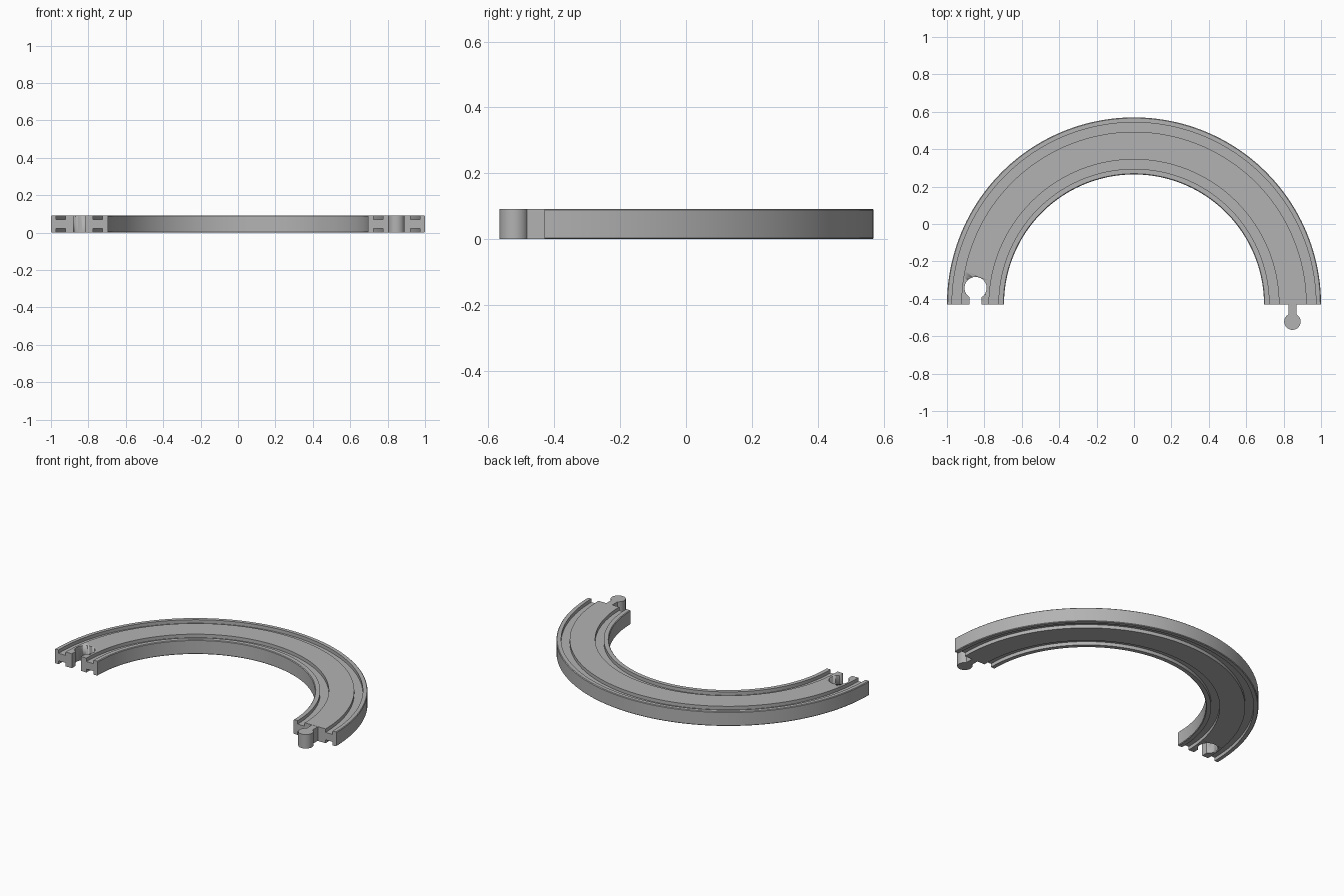
import bpy, bmesh, math
from mathutils import Vector

cube = bpy.data.objects.get("Cube")
if cube:
    bpy.data.objects.remove(cube, do_unlink=True)

H = 0.092          # track thickness
END_Y = -0.43      # flat ends and centre of the bend
MID = 0.847        # radius of the centre line
GROOVE = 0.022     # groove depth
BEV = 0.004        # softened rim edge

grey = bpy.data.materials.new("plain grey")
grey.use_nodes = True
colour = (0.45, 0.45, 0.45, 1)
grey.diffuse_color = colour
grey.node_tree.nodes["Principled BSDF"].inputs["Base Color"].default_value = colour


def finish(name, bm, angle=30):
    bmesh.ops.recalc_face_normals(bm, faces=bm.faces[:])
    mesh = bpy.data.meshes.new(name)
    bm.to_mesh(mesh)
    bm.free()
    mesh.materials.append(grey)
    obj = bpy.data.objects.new(name, mesh)
    bpy.context.collection.objects.link(obj)
    bpy.ops.object.select_all(action="DESELECT")
    obj.select_set(True)
    bpy.context.view_layer.objects.active = obj
    bpy.ops.object.shade_smooth_by_angle(angle=math.radians(angle))
    return obj


def keyhole(name, x, y, radius, half_neck, y_end, z0, z1):
    """Upright prism: round head at (x, y) with a straight neck running to y_end."""
    side = 1 if y_end > y else -1
    gap = math.asin(half_neck / radius)
    n = 40
    points = [(x + half_neck, y_end)]
    for i in range(n + 1):
        a = gap + (2 * math.pi - 2 * gap) * i / n
        points.append((x + radius * math.sin(a), y + side * radius * math.cos(a)))
    points.append((x - half_neck, y_end))
    bm = bmesh.new()
    face = bm.faces.new([bm.verts.new((px, py, z0)) for px, py in points])
    ext = bmesh.ops.extrude_face_region(bm, geom=[face])
    verts = [g for g in ext["geom"] if isinstance(g, bmesh.types.BMVert)]
    bmesh.ops.translate(bm, verts=verts, vec=(0, 0, z1 - z0))
    return finish(name, bm)


# Curved track: one grooved cross-section swept through half a turn
floor = H - GROOVE
top = [(0.695, H - BEV), (0.695 + BEV, H), (0.725, H), (0.725, floor),
       (0.775, floor), (0.775, H), (0.923, H), (0.923, floor),
       (0.973, floor), (0.973, H), (1 - BEV, H), (1, H - BEV)]
profile = top + [(r, H - z) for r, z in reversed(top)]
bm = bmesh.new()
section = bm.faces.new([bm.verts.new((r, END_Y, z)) for r, z in profile])
spin = bmesh.ops.spin(bm, geom=[section] + section.edges[:] + section.verts[:],
                      cent=Vector((0, END_Y, 0)), axis=(0, 0, 1),
                      angle=math.pi, steps=96, use_duplicate=False)
if not any(all(v.co.x > 0 and abs(v.co.y - END_Y) < 1e-5 for v in f.verts) for f in bm.faces):
    start = [v for v in bm.verts if v.co.x > 0 and abs(v.co.y - END_Y) < 1e-5]
    bmesh.ops.holes_fill(bm, edges=[e for e in bm.edges if e.is_boundary], sides=0)
track = finish("curved_track", bm)

# Keyhole socket cut through the right end
cutter = keyhole("socket_cutter", -MID, -0.342, 0.059, 0.032, END_Y - 0.05, -0.05, H + 0.05)
cut = track.modifiers.new("socket", "BOOLEAN")
cut.operation = "DIFFERENCE"
cut.solver = "EXACT"
cut.object = cutter
bpy.context.view_layer.objects.active = track
bpy.ops.object.modifier_apply(modifier=cut.name)
bpy.data.objects.remove(cutter, do_unlink=True)

# Connector peg on the left end
keyhole("connector_peg", MID, -0.522, 0.044, 0.021, END_Y + 0.005, 0.001, H - 0.001)
